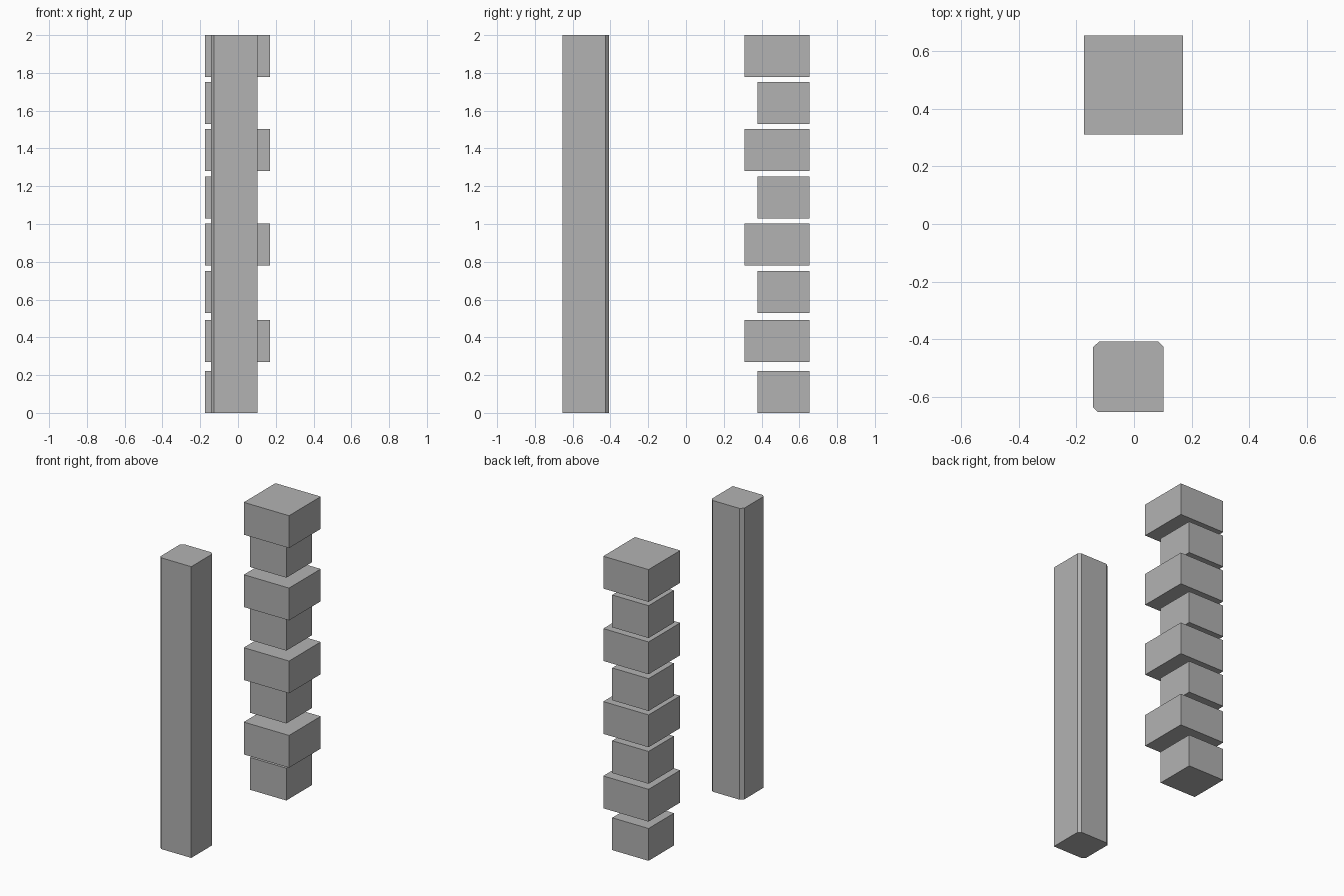
import bpy
import bmesh

cube = bpy.data.objects.get("Cube")
if cube:
    bpy.data.objects.remove(cube, do_unlink=True)

grey = bpy.data.materials.new("plain_grey")
grey.use_nodes = True
colour = (0.448, 0.448, 0.448, 1)
grey.diffuse_color = colour
grey.node_tree.nodes["Principled BSDF"].inputs["Base Color"].default_value = colour


def prism(name, outline, bottom, height):
    """Extrude a flat outline straight up into a closed solid."""
    bm = bmesh.new()
    base = bm.faces.new([bm.verts.new((x, y, bottom)) for x, y in outline])
    top = bmesh.ops.extrude_face_region(bm, geom=[base], use_keep_orig=True)["geom"]
    for v in top:
        if isinstance(v, bmesh.types.BMVert):
            v.co.z += height
    bmesh.ops.recalc_face_normals(bm, faces=bm.faces)
    mesh = bpy.data.meshes.new(name)
    bm.to_mesh(mesh)
    bm.free()
    mesh.materials.append(grey)
    obj = bpy.data.objects.new(name, mesh)
    bpy.context.collection.objects.link(obj)
    return obj


# Tall front pillar: three cut corners, one sharp
pillar_outline = [
    (-0.126, -0.653), (0.102, -0.653), (0.102, -0.426), (0.084, -0.408),
    (-0.12, -0.408), (-0.143, -0.428), (-0.143, -0.637),
]
prism("front_pillar", pillar_outline, 0, 2)

# Rear stack: small and large floating blocks alternate, flush at the back left
LEFT, BACK, HEIGHT = -0.174, 0.655, 0.222
bottoms = [0, 0.269, 0.529, 0.78, 1.029, 1.281, 1.53, 1.778]
for i, bottom in enumerate(bottoms):
    kind, size = ("large", 0.344) if i % 2 else ("small", 0.276)
    right, front = LEFT + size, BACK - size
    square = [(LEFT, front), (right, front), (right, BACK), (LEFT, BACK)]
    prism(f"{kind}_block_{i // 2 + 1}", square, bottom, HEIGHT)
